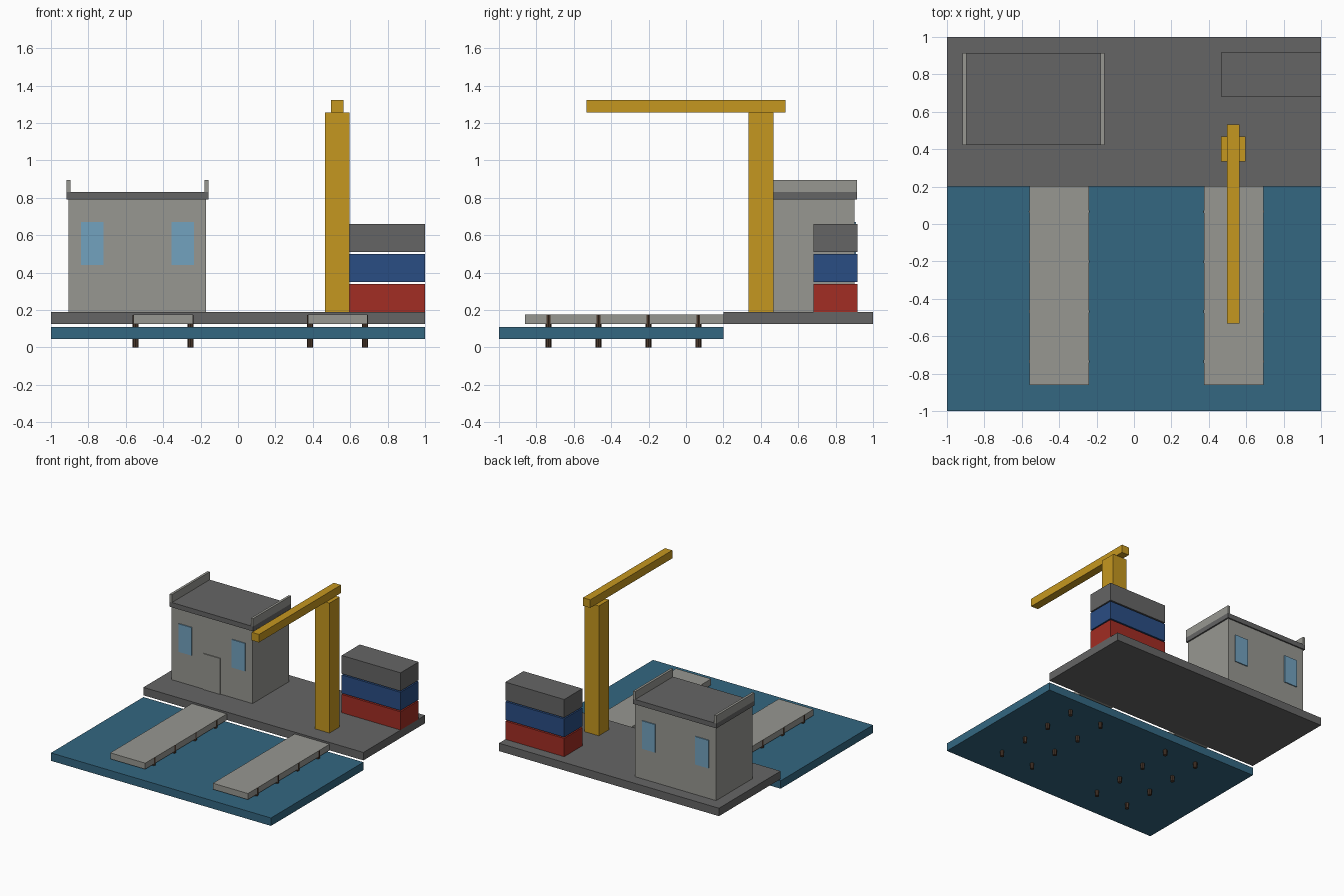
import bpy

default = bpy.data.objects.get("Cube")
if default:
    bpy.data.objects.remove(default, do_unlink=True)


def material(name, *rgb):
    m = bpy.data.materials.new(name)
    m.use_nodes = True
    m.diffuse_color = (*rgb, 1)
    m.node_tree.nodes["Principled BSDF"].inputs["Base Color"].default_value = (*rgb, 1)
    return m


asphalt = material("dark grey", 0.13, 0.13, 0.13)
concrete = material("light concrete", 0.31, 0.31, 0.285)
water_blue = material("water blue", 0.033, 0.135, 0.22)
yellow = material("crane yellow", 0.56, 0.31, 0.014)
glass = material("window blue", 0.17, 0.36, 0.52)
red = material("container red", 0.36, 0.026, 0.017)
navy = material("container blue", 0.023, 0.075, 0.23)
brown = material("post brown", 0.07, 0.04, 0.025)


def box(name, mat, x, y, z):
    """Box from (low, high) ranges on each axis."""
    ranges = (x, y, z)
    bpy.ops.mesh.primitive_cube_add(size=1, location=[(a + b) / 2 for a, b in ranges])
    ob = bpy.context.object
    ob.name = name
    ob.scale = [b - a for a, b in ranges]
    bpy.ops.object.transform_apply(location=False, rotation=False, scale=True)
    ob.data.materials.append(mat)
    return ob


# Ground: water and quay
box("water", water_blue, (-1, 1), (-1, 0.2), (0.045, 0.11))
box("quay", asphalt, (-1, 1), (0.2, 1), (0.125, 0.19))

# Piers with rows of posts along both edges
for side, cx in (("right", -0.4), ("left", 0.533)):
    box(f"{side}_pier", concrete, (cx - 0.159, cx + 0.159), (-0.86, 0.2), (0.125, 0.175))
    for edge in (-1, 1):
        for i in range(4):
            bpy.ops.mesh.primitive_cylinder_add(
                vertices=8, radius=0.016, depth=0.174,
                location=(cx + edge * 0.147, -0.735 + i * 0.267, 0.087))
            post = bpy.context.object
            post.name = f"{side}_pier_post"
            post.data.materials.append(brown)

# Harbour building
box("building_walls", concrete, (-0.905, -0.17), (0.432, 0.902), (0.19, 0.79))
box("building_roof", asphalt, (-0.916, -0.158), (0.422, 0.913), (0.79, 0.83))
for side, x in (("right", -0.916), ("left", -0.178)):
    box(f"{side}_parapet", concrete, (x, x + 0.02), (0.422, 0.913), (0.83, 0.895))
box("door", concrete, (-0.615, -0.46), (0.425, 0.432), (0.19, 0.485))
for face, y in (("front", 0.424), ("back", 0.902)):
    for side, x in (("right", -0.84), ("left", -0.355)):
        box(f"{face}_{side}_window", glass, (x, x + 0.12), (y, y + 0.008), (0.44, 0.67))

# Crane
box("crane_tower", yellow, (0.465, 0.597), (0.335, 0.468), (0.19, 1.257))
box("crane_boom", yellow, (0.498, 0.564), (-0.533, 0.532), (1.257, 1.323))

# Stacked containers
for i, (name, mat) in enumerate((("red", red), ("blue", navy), ("grey", asphalt))):
    z = 0.19 + i * 0.16
    box(f"{name}_container", mat, (0.465, 1), (0.682, 0.917), (z, z + 0.15))
